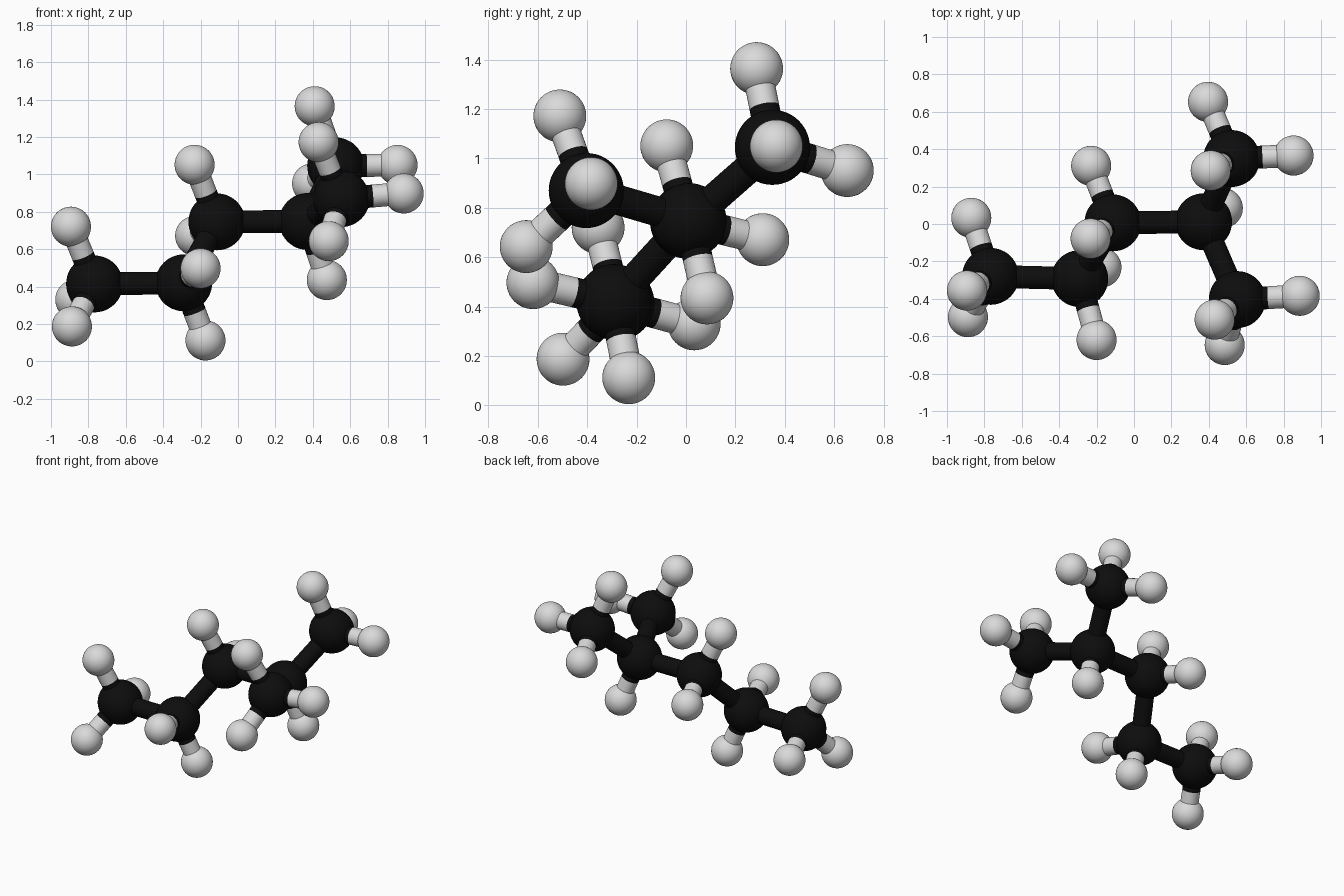
import bpy
from mathutils import Vector

if "Cube" in bpy.data.objects:
    bpy.data.objects.remove(bpy.data.objects["Cube"])

CARBON_R, HYDROGEN_R, BOND_R = 0.152, 0.107, 0.061


def material(name, rgb):
    m = bpy.data.materials.new(name)
    m.diffuse_color = (*rgb, 1)
    m.use_nodes = True
    m.node_tree.nodes["Principled BSDF"].inputs["Base Color"].default_value = m.diffuse_color
    return m


black = material("carbon black", (0.004, 0.004, 0.004))
grey = material("hydrogen light grey", (0.7, 0.7, 0.7))


def finish(name, mat):
    obj = bpy.context.object
    obj.name = name
    obj.data.materials.append(mat)
    bpy.ops.object.shade_smooth_by_angle()


def atom(name, pos, radius, mat):
    bpy.ops.mesh.primitive_uv_sphere_add(segments=48, ring_count=24, radius=radius, location=pos)
    finish(name, mat)


def rod(name, a, b, mat):
    a, b = Vector(a), Vector(b)
    d = b - a
    bpy.ops.mesh.primitive_cylinder_add(vertices=32, radius=BOND_R, depth=d.length,
                                        end_fill_type='NOTHING', location=(a + b) / 2,
                                        rotation=d.to_track_quat('Z', 'Y').to_euler())
    finish(name, mat)


# Each carbon: position, then the hydrogens attached to it
carbons = [
    ((-0.767, -0.280, 0.414), [(-0.893, -0.356, 0.720), (-0.888, -0.498, 0.187), (-0.870, 0.033, 0.330)]),
    ((-0.290, -0.292, 0.420), [(-0.174, -0.232, 0.112), (-0.200, -0.620, 0.497)]),
    ((-0.113, 0.006, 0.746), [(-0.232, -0.078, 1.051), (-0.229, 0.311, 0.671)]),
    ((0.372, 0.012, 0.748), [(0.475, 0.085, 0.435)]),
    ((0.522, 0.350, 1.045), [(0.410, 0.286, 1.364), (0.853, 0.366, 1.050), (0.396, 0.653, 0.951)]),
    ((0.552, -0.404, 0.870), [(0.431, -0.511, 1.172), (0.886, -0.384, 0.898), (0.485, -0.647, 0.643)]),
]
# Chain of five carbons with a side branch on the fourth
links = [(0, 1), (1, 2), (2, 3), (3, 4), (3, 5)]

# Carbons with their hydrogens; each rod is half black, half grey
for i, (c, hydrogens) in enumerate(carbons, 1):
    atom(f"carbon_{i}", c, CARBON_R, black)
    for j, h in enumerate(hydrogens, 1):
        mid = (Vector(c) + Vector(h)) / 2
        atom(f"hydrogen_{i}_{j}", h, HYDROGEN_R, grey)
        rod(f"bond_inner_{i}_{j}", c, mid, black)
        rod(f"bond_outer_{i}_{j}", mid, h, grey)

# Carbon to carbon rods
for a, b in links:
    rod(f"chain_bond_{a + 1}_{b + 1}", carbons[a][0], carbons[b][0], black)
